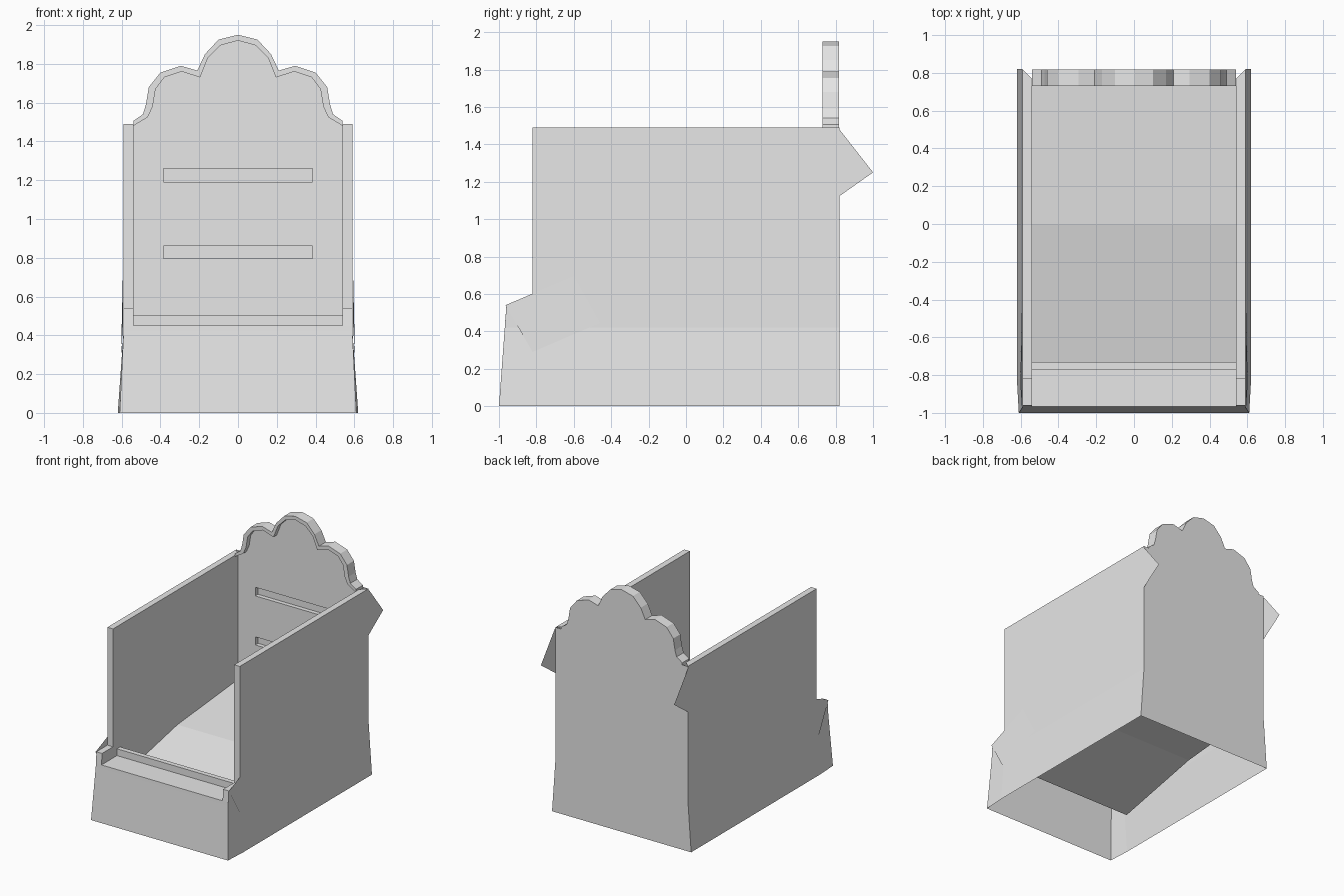
import bpy
import bmesh
from mathutils import Vector

cube = bpy.data.objects.get("Cube")
if cube:
    bpy.data.objects.remove(cube, do_unlink=True)

grey = bpy.data.materials.new("light_grey")
grey.use_nodes = True
grey.diffuse_color = (0.8, 0.8, 0.8, 1)
grey.node_tree.nodes["Principled BSDF"].inputs["Base Color"].default_value = (0.8, 0.8, 0.8, 1)


def finish(name, bm):
    mesh = bpy.data.meshes.new(name)
    bm.to_mesh(mesh)
    bm.free()
    mesh.materials.append(grey)
    ob = bpy.data.objects.new(name, mesh)
    bpy.context.collection.objects.link(ob)
    return ob


def sheet(name, faces, mirror=False):
    """Open panel from (facing direction, corner points) pairs."""
    bm = bmesh.new()
    for facing, pts in faces:
        f = bm.faces.new([bm.verts.new(p) for p in pts])
        f.normal_update()
        if f.normal.dot(Vector(facing)) < 0:
            f.normal_flip()
    bmesh.ops.remove_doubles(bm, verts=bm.verts, dist=0.0005)
    ob = finish(name, bm)
    if mirror:
        ob.modifiers.new("mirror", 'MIRROR').use_mirror_merge = False
    return ob


def prism(name, outline, y0, y1):
    """Solid from an x-z outline, extruded along y."""
    bm = bmesh.new()
    face = bm.faces.new([bm.verts.new((x, y0, z)) for x, z in outline])
    ext = bmesh.ops.extrude_face_region(bm, geom=[face])["geom"]
    moved = [v for v in ext if isinstance(v, bmesh.types.BMVert)]
    bmesh.ops.translate(bm, verts=moved, vec=(0, y1 - y0, 0))
    bmesh.ops.recalc_face_normals(bm, faces=bm.faces)
    return finish(name, bm)


def both_sides(half):
    return half + [(-x, z) for x, z in reversed(half) if x]


OUT, FLARE, IN = 0.59, 0.62, 0.54      # half widths
KNEE, LEDGE, POST, TOP = 0.42, 0.45, 0.54, 1.49
FRONT, WALL_FRONT, BACK, MITRE = -0.96, -0.82, 0.82, 0.77
LEFT, RIGHT, UP = (1, 0, 0), (-1, 0, 0), (0, 0, 1)
AHEAD, BEHIND = (0, -1, 0), (0, 1, 0)
knee_y, ledge_y = -0.969, -0.967
ramp = [(-0.73, 0.25), (0, 0.405), (MITRE, 0.475)]

# Outer side walls, flared at the base
sheet("outer_side_walls", [
    (LEFT, [(0.61, -1, 0), (FLARE, WALL_FRONT, 0), (OUT, WALL_FRONT, KNEE), (OUT, knee_y, KNEE)]),
    (LEFT, [(FLARE, WALL_FRONT, 0), (FLARE, BACK, 0), (OUT, BACK, KNEE), (OUT, WALL_FRONT, KNEE)]),
    (LEFT, [(OUT, knee_y, KNEE), (OUT, WALL_FRONT, KNEE), (OUT, WALL_FRONT, POST), (OUT, FRONT, POST)]),
    (LEFT, [(OUT, WALL_FRONT, KNEE), (OUT, BACK, KNEE), (OUT, BACK, TOP), (OUT, WALL_FRONT, TOP)]),
], mirror=True)

# Inner side walls with their front ends and mitred tops
sheet("inner_side_walls", [
    (RIGHT, [(IN, WALL_FRONT, 0.35), (IN, -0.73, 0.25)] + [(IN, y, z) for y, z in ramp[1:]]
     + [(IN, MITRE, TOP), (IN, WALL_FRONT, TOP)]),
    (AHEAD, [(IN, WALL_FRONT, POST), (OUT, WALL_FRONT, POST), (OUT, WALL_FRONT, TOP), (IN, WALL_FRONT, TOP)]),
    (UP, [(IN, WALL_FRONT, TOP), (OUT, WALL_FRONT, TOP), (OUT, BACK, TOP), (IN, MITRE, TOP)]),
], mirror=True)

# Front wall and the short posts at its corners
sheet("front_wall", [
    (AHEAD, [(-0.61, -1, 0), (0.61, -1, 0), (OUT, knee_y, KNEE), (-OUT, knee_y, KNEE)]),
    (AHEAD, [(-OUT, knee_y, KNEE), (OUT, knee_y, KNEE), (OUT, ledge_y, LEDGE), (-OUT, ledge_y, LEDGE)]),
])
sheet("front_posts", [
    (AHEAD, [(IN, ledge_y, LEDGE), (OUT, ledge_y, LEDGE), (OUT, FRONT, POST), (IN, FRONT, POST)]),
    (RIGHT, [(IN, ledge_y, LEDGE), (IN, WALL_FRONT, LEDGE), (IN, WALL_FRONT, POST), (IN, FRONT, POST)]),
    (UP, [(IN, FRONT, POST), (OUT, FRONT, POST), (OUT, WALL_FRONT, POST), (IN, WALL_FRONT, POST)]),
], mirror=True)


# Front ledge, its lip and the bent ramp floor, as strips across the width
def across(name, path, facings):
    sheet(name, [(d, [(-IN, *a), (IN, *a), (IN, *b), (-IN, *b)])
                 for d, a, b in zip(facings, path, path[1:])])


across("front_ledge", [(ledge_y, LEDGE), (-0.77, LEDGE), (-0.77, 0.505), (-0.73, 0.505), (-0.73, 0.25)],
       [UP, AHEAD, UP, BEHIND])
across("ramp_floor", ramp, [UP, UP])

# Back wall, flared at the base
sheet("back_wall", [
    (BEHIND, [(-FLARE, BACK, 0), (FLARE, BACK, 0), (OUT, BACK, KNEE), (-OUT, BACK, KNEE)]),
    (BEHIND, [(-OUT, BACK, KNEE), (OUT, BACK, KNEE), (OUT, BACK, TOP), (-OUT, BACK, TOP)]),
])

# Scalloped back board with two recessed slots
outer = [(0.54, 1.505), (0.49, 1.54), (0.475, 1.59), (0.46, 1.68), (0.4, 1.755),
         (0.295, 1.79), (0.21, 1.765), (0.17, 1.85), (0.1, 1.925), (0, 1.95)]
inner = [(0.54, 1.48), (0.465, 1.525), (0.44, 1.58), (0.425, 1.67), (0.38, 1.73),
         (0.29, 1.76), (0.195, 1.73), (0.155, 1.83), (0.09, 1.895), (0, 1.92)]
board = prism("back_board", [(-IN, LEDGE), (IN, LEDGE)] + both_sides(outer), MITRE, BACK - 0.001)
for i, (z0, z1) in enumerate([(0.795, 0.86), (1.19, 1.26)]):
    w = 0.385
    cutter = prism(f"slot_cutter_{i + 1}", [(-w, z0), (w, z0), (w, z1), (-w, z1)], 0.7, 0.805)
    cutter.hide_render = True
    cutter.hide_viewport = True
    cut = board.modifiers.new("slot", 'BOOLEAN')
    cut.operation = 'DIFFERENCE'
    cut.solver = 'EXACT'
    cut.object = cutter

# Raised rim along the scalloped edge
prism("scalloped_rim", both_sides(outer) + both_sides(inner)[::-1], 0.73, MITRE + 0.001)

# Curved bands lying on the outer sides
upper = [(0.82, 1.48), (0.5, 1.25), (0.17, 1.07), (-0.2, 0.88), (-0.6, 0.695), (-0.965, 0.54)]
lower = [(1.0, 1.25), (0.66, 1.01), (0.3, 0.81), (-0.08, 0.62), (-0.46, 0.445), (-0.82, 0.29)]


def on_wall(p):
    y, z = p
    return (OUT + 0.004 + max(0, KNEE - z) / KNEE * (FLARE - OUT), y, z)


rows = list(zip(upper, lower))
sheet("side_bands", [(LEFT, [on_wall(p) for p in (a, b, d, c)])
                     for (a, b), (c, d) in zip(rows, rows[1:])], mirror=True)
